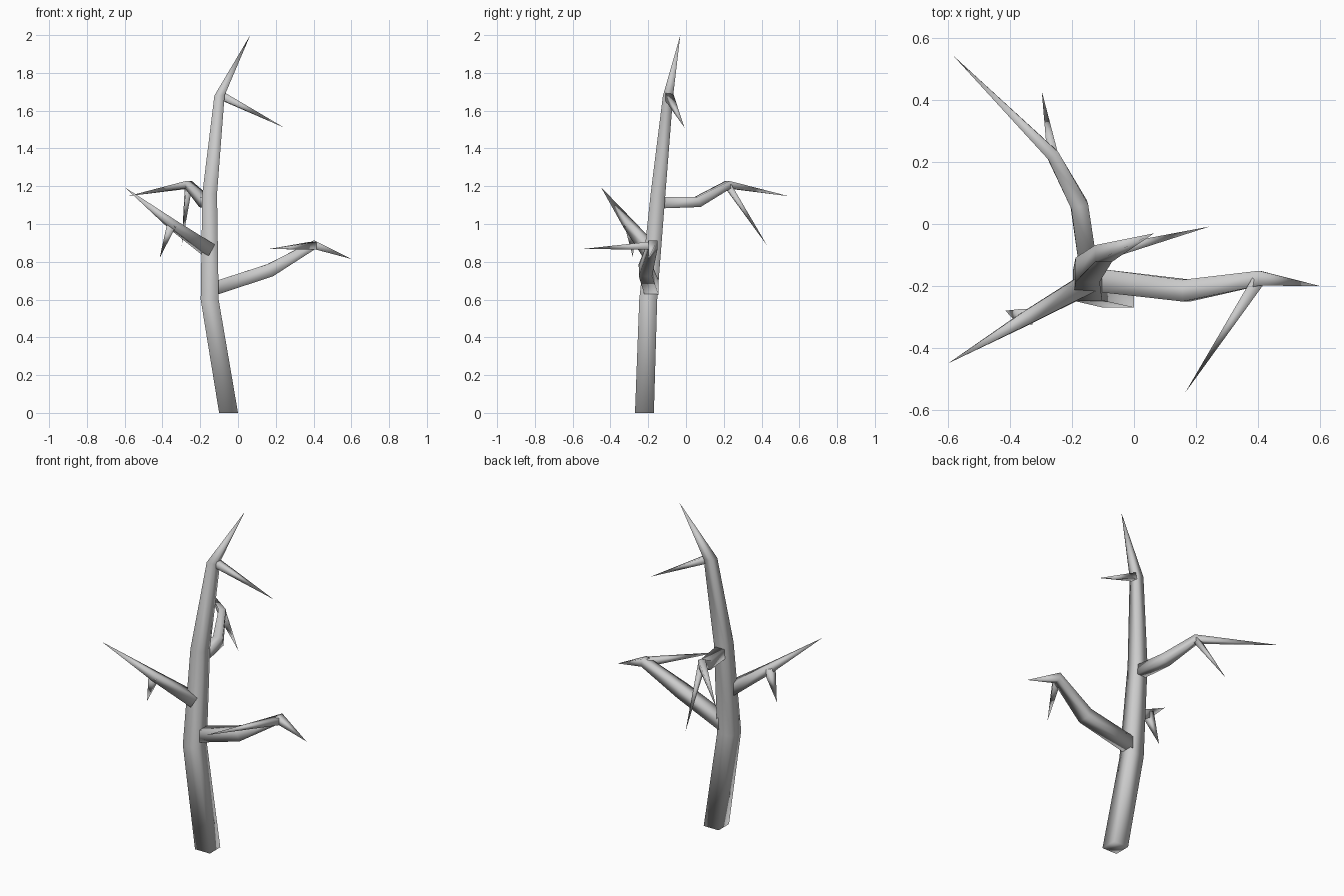
import bpy
import bmesh
from mathutils import Vector

if "Cube" in bpy.data.objects:
    bpy.data.objects.remove(bpy.data.objects["Cube"])


def limb(name, points, normal=None, start=None):
    """Square-section tapering limb; points are (x, y, z, width), width 0 is a sharp tip.
    normal fixes the plane of every ring, start only that of the first ring."""
    bm = bmesh.new()
    pos = [Vector(p[:3]) for p in points]
    rings = []
    for i, p in enumerate(points):
        a = (pos[i] - pos[max(i - 1, 0)]).normalized()
        b = (pos[min(i + 1, len(pos) - 1)] - pos[i]).normalized()
        d = (a + b).normalized()
        if i == 0 and start:
            d = Vector(start).normalized()
        if normal:
            d = Vector(normal)
        if p[3] == 0:
            rings.append([bm.verts.new(pos[i])])
            continue
        ref = Vector((0, 1, 0)) if abs(d.z) > 0.9 else Vector((0, 0, 1))
        side = d.cross(ref).normalized()
        up = side.cross(d).normalized()
        h = p[3] / 2
        rings.append([bm.verts.new(pos[i] + side * h * s + up * h * t)
                      for s, t in ((-1, -1), (1, -1), (1, 1), (-1, 1))])
    bm.faces.new(rings[0])
    for r, q in zip(rings, rings[1:]):
        for k in range(4):
            n = (k + 1) % 4
            if len(q) == 1:
                bm.faces.new((r[k], r[n], q[0]))
            else:
                bm.faces.new((r[k], r[n], q[n], q[k]))
    bmesh.ops.recalc_face_normals(bm, faces=bm.faces)
    for f in bm.faces:
        f.smooth = True
    me = bpy.data.meshes.new(name)
    bm.to_mesh(me)
    bm.free()
    bpy.context.collection.objects.link(bpy.data.objects.new(name, me))


# Trunk and its top twig
limb("trunk", [(-.05, -.22, 0, .10), (-.15, -.20, .60, .095), (-.15, -.148, 1.16, .078),
               (-.098, -.095, 1.68, .054), (.065, -.03, 2.0, 0)], normal=(0, 0, 1))
limb("top_twig", [(-.09, -.093, 1.68, .042), (.245, -.008, 1.51, 0)])

# Right branch
limb("right_branch", [(-.115, -.182, .662, .075), (.17, -.215, .755, .07),
                      (.405, -.175, .89, .048), (.60, -.20, .815, 0)], start=(1, 0, 0))
limb("right_twig", [(.40, -.185, .885, .042), (.165, -.545, .868, 0)])

# Left branch
limb("left_branch", [(-.155, -.195, .862, .068), (-.35, -.305, 1.0, .045),
                     (-.60, -.45, 1.195, 0)])
limb("left_twig", [(-.35, -.30, 1.0, .05), (-.415, -.28, .82, 0)])

# Back branch
limb("back_branch", [(-.15, -.12, 1.113, .06), (-.177, .062, 1.117, .056),
                     (-.262, .222, 1.208, .04), (-.585, .545, 1.147, 0)], start=(0, 1, 0))
limb("back_twig", [(-.262, .22, 1.205, .034), (-.298, .43, .885, 0)])
